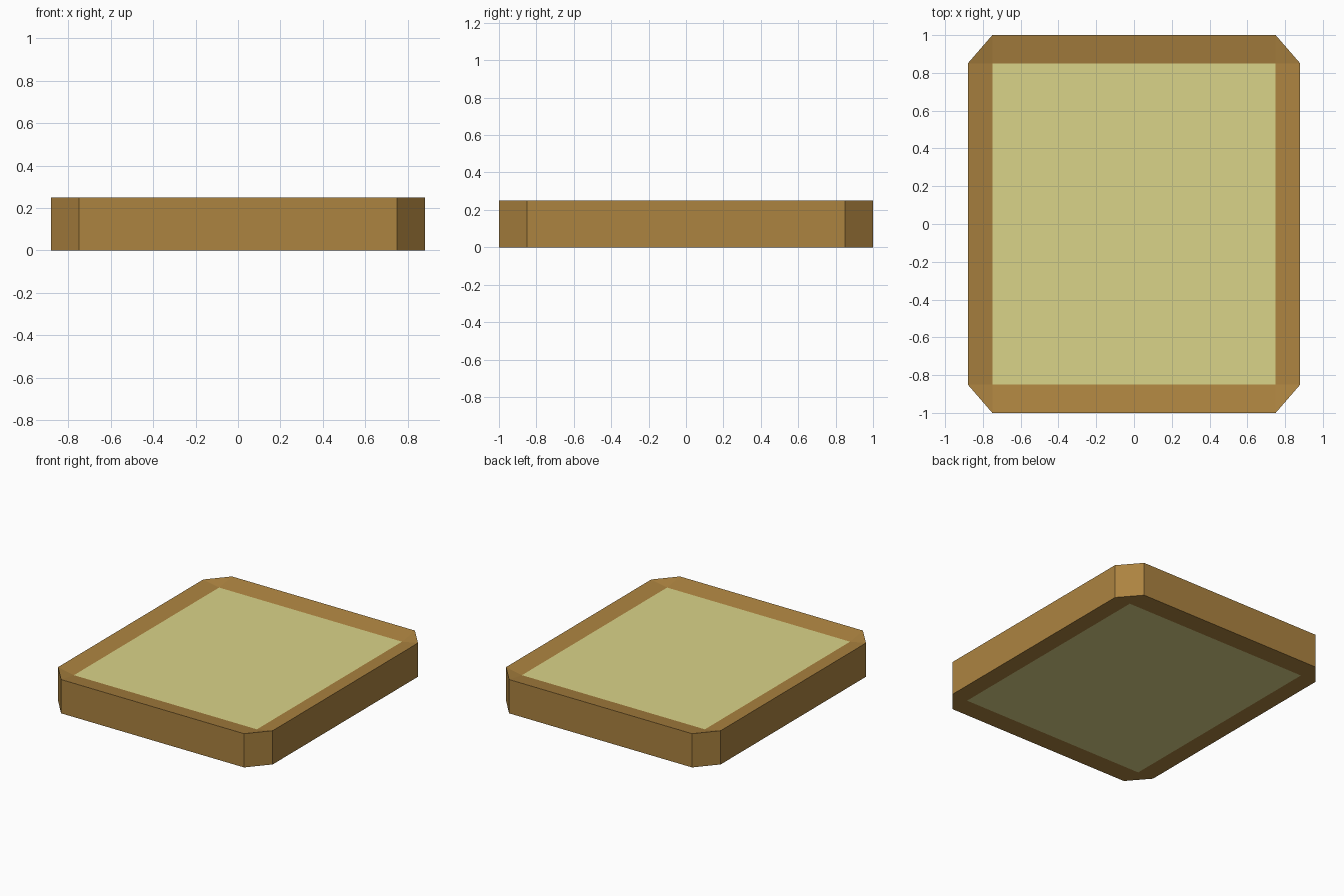
import bpy, bmesh

if "Cube" in bpy.data.objects:
    bpy.data.objects.remove(bpy.data.objects["Cube"])

W, D, H = 0.88, 1.0, 0.25      # half width, half depth, height
PX, PY = 0.75, 0.85            # half size of the inner panel
DISH = 0.025                   # how far the top panel sits below the rim


def material(name, rgb):
    m = bpy.data.materials.new(name)
    lin = [(c / 255 / 12.92) if c < 10 else ((c / 255 + 0.055) / 1.055) ** 2.4 for c in rgb]
    m.diffuse_color = (*lin, 1)
    m.use_nodes = True
    m.node_tree.nodes["Principled BSDF"].inputs["Base Color"].default_value = m.diffuse_color
    return m


wood = material("brown wood", (172, 131, 64))
cream = material("pale straw", (218, 211, 137))

bm = bmesh.new()
# Outer outline: rectangle with clipped corners, counter-clockwise
outline = [(PX, -D), (W, -PY), (W, PY), (PX, D), (-PX, D), (-W, PY), (-W, -PY), (-PX, -D)]
inner = [(PX, -PY), (PX, PY), (-PX, PY), (-PX, -PY)]


def ring(points, z):
    return [bm.verts.new((x, y, z)) for x, y in points]


lo, hi = ring(outline, 0), ring(outline, H)
panel_lo, panel_hi = ring(inner, 0), ring(inner, H - DISH)

# Side walls
for i in range(8):
    j = (i + 1) % 8
    bm.faces.new((lo[i], lo[j], hi[j], hi[i]))

# Rim strips and corner triangles round each panel, top and bottom
for rim, panel in ((hi, panel_hi), (lo, panel_lo)):
    for k in range(4):
        a, b, c = rim[2 * k], rim[2 * k + 1], rim[(2 * k + 2) % 8]
        p, q = panel[k], panel[(k + 1) % 4]
        bm.faces.new((a, b, p))
        bm.faces.new((b, c, q, p))
    bm.faces.new(panel).material_index = 1

bmesh.ops.recalc_face_normals(bm, faces=bm.faces)
mesh = bpy.data.meshes.new("tray_slab")
bm.to_mesh(mesh)
bm.free()
mesh.materials.append(wood)
mesh.materials.append(cream)
slab = bpy.data.objects.new("tray_slab", mesh)
bpy.context.collection.objects.link(slab)
